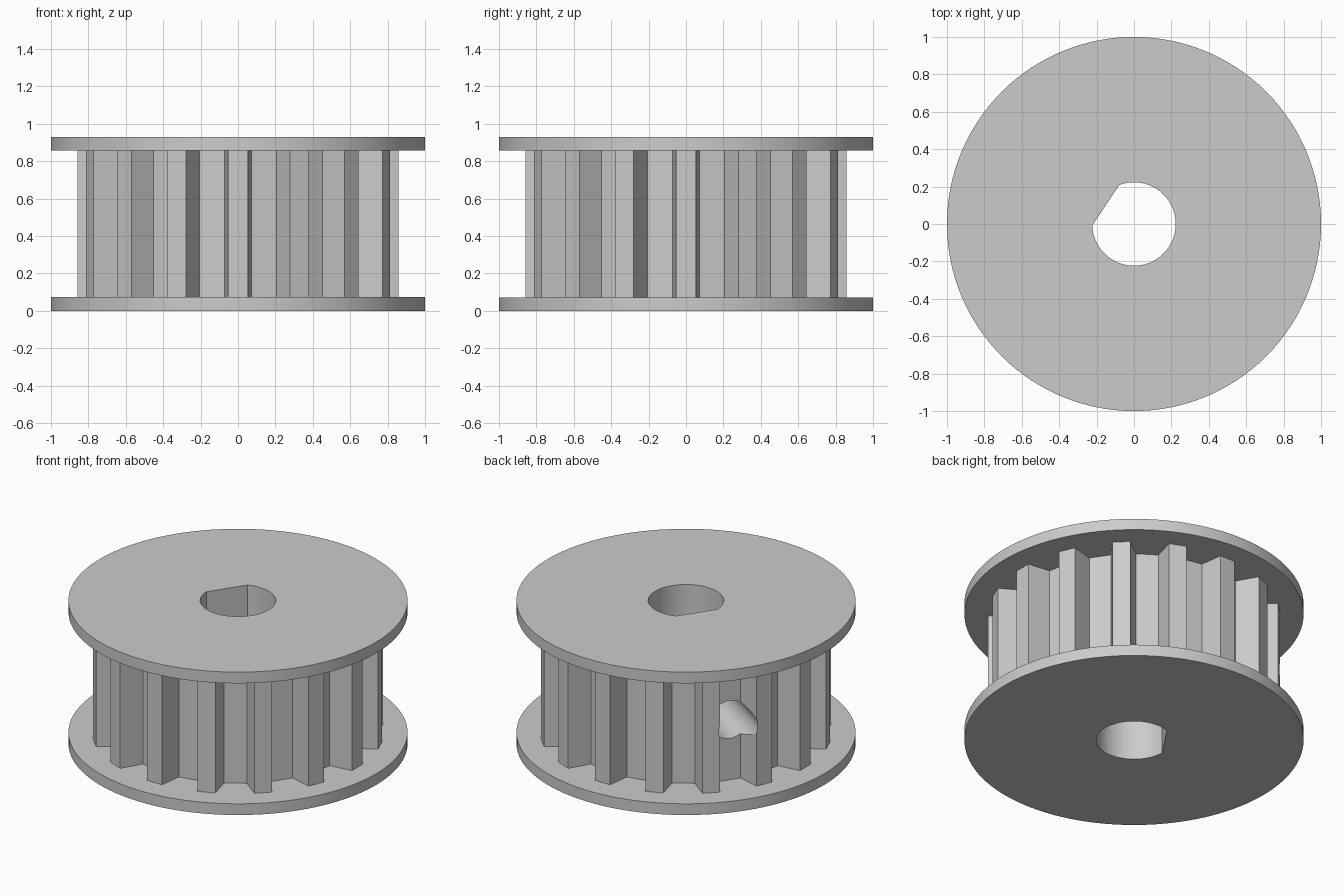
import bpy
import math
from math import radians, sin, cos
from mathutils import Matrix, Vector

TEETH = 16
HEIGHT, FLANGE = 0.93, 0.073
CREST_R, ROOT_R = 0.86, 0.715
CREST_HALF, ROOT_HALF = radians(3.55), radians(5.86)
BORE_R, FLAT_DIST = 0.223, 0.181
KEY = radians(146.25)          # direction of bore flat and screw hole
SCREW_R = 0.123

if "Cube" in bpy.data.objects:
    bpy.data.objects.remove(bpy.data.objects["Cube"], do_unlink=True)

metal = bpy.data.materials.new("grey metal")
metal.use_nodes = True
GREY = (0.6, 0.6, 0.6, 1)
metal.diffuse_color = GREY
metal.node_tree.nodes["Principled BSDF"].inputs["Base Color"].default_value = GREY


def polar(r, a):
    return (r * cos(a), r * sin(a))


def prism(name, outline, z0, z1):
    """Extrude a counter-clockwise outline from z0 to z1."""
    n = len(outline)
    verts = [(x, y, z) for z in (z0, z1) for x, y in outline]
    faces = [list(range(n))[::-1], list(range(n, 2 * n))]
    faces += [(i, (i + 1) % n, n + (i + 1) % n, n + i) for i in range(n)]
    mesh = bpy.data.meshes.new(name)
    mesh.from_pydata(verts, [], faces)
    mesh.materials.append(metal)
    obj = bpy.data.objects.new(name, mesh)
    bpy.context.collection.objects.link(obj)
    return obj


def circle(r, n):
    return [polar(r, math.tau * i / n) for i in range(n)]


def cut(obj, cutter):
    mod = obj.modifiers.new("cut", 'BOOLEAN')
    mod.operation, mod.solver, mod.object = 'DIFFERENCE', 'EXACT', cutter
    bpy.context.view_layer.objects.active = obj
    bpy.ops.object.modifier_apply(modifier=mod.name)


# Toothed hub between two flanges
teeth = []
for i in range(TEETH):
    a = math.tau * i / TEETH
    teeth += [polar(ROOT_R, a - ROOT_HALF), polar(CREST_R, a - CREST_HALF),
              polar(CREST_R, a + CREST_HALF), polar(ROOT_R, a + ROOT_HALF)]
hub = prism("toothed_hub", teeth, FLANGE, HEIGHT - FLANGE)
lower = prism("lower_flange", circle(1, 128), 0, FLANGE)
upper = prism("upper_flange", circle(1, 128), HEIGHT - FLANGE, HEIGHT)

# Bore with one flat side
half = math.acos(FLAT_DIST / BORE_R)
sweep = math.tau - 2 * half
bore = prism("bore_cutter",
             [polar(BORE_R, KEY + half + sweep * i / 64) for i in range(65)],
             -0.2, HEIGHT + 0.2)

# Set screw hole, from the bore out through one tooth gap
screw = prism("screw_hole_cutter", circle(SCREW_R, 48), 0.05, 1.1)
aim = Vector((*polar(1, KEY), 0)).to_track_quat('Z', 'Y').to_matrix().to_4x4()
screw.data.transform(Matrix.Translation((0, 0, HEIGHT / 2)) @ aim)

for part in (hub, lower, upper):
    cut(part, bore)
cut(hub, screw)
for cutter in (bore, screw):
    bpy.data.objects.remove(cutter, do_unlink=True)

# Smooth round walls, keep edges sharp
bpy.ops.object.select_all(action='DESELECT')
for part in (hub, lower, upper):
    part.select_set(True)
bpy.context.view_layer.objects.active = hub
bpy.ops.object.shade_smooth_by_angle(angle=radians(25))
